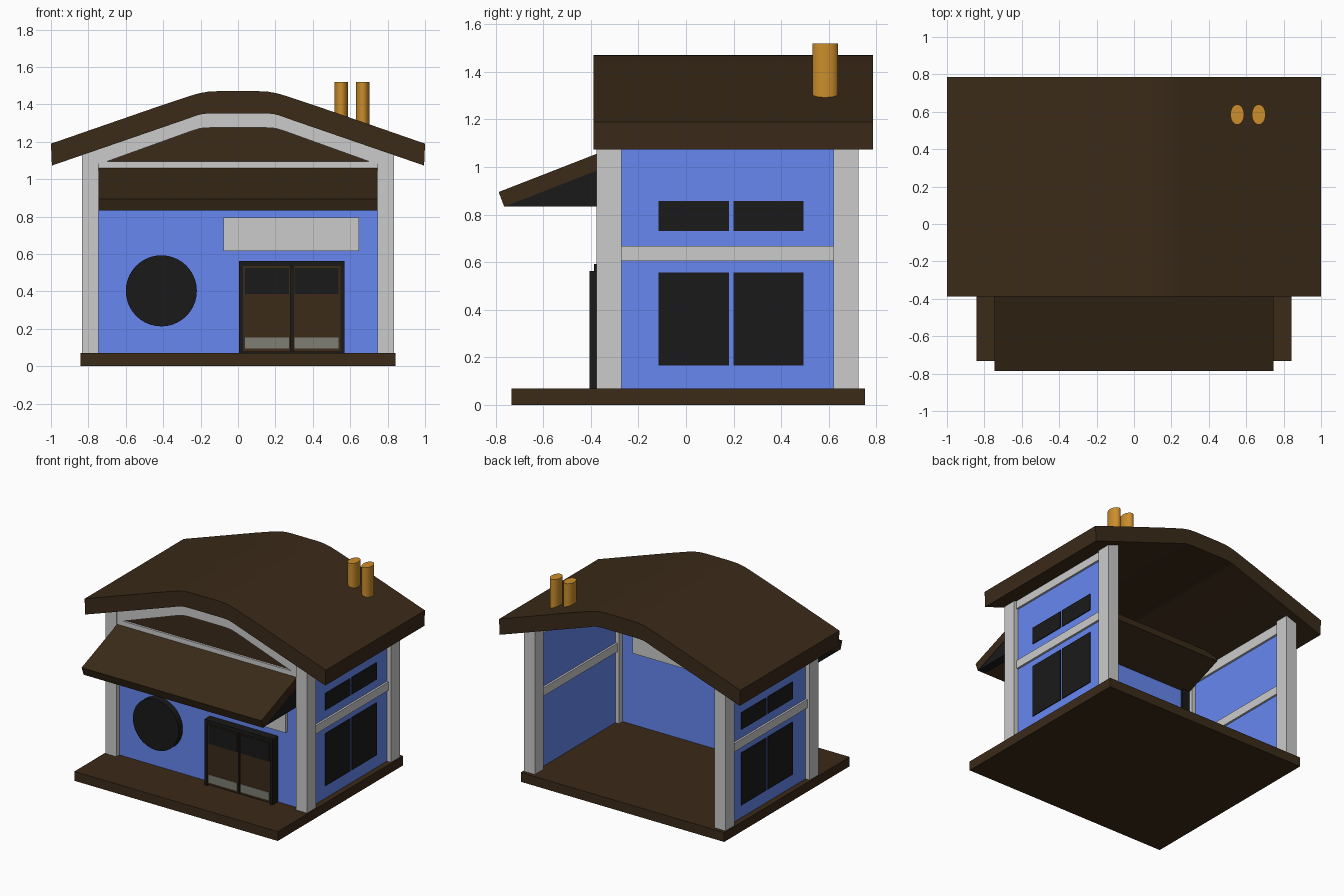
import bpy, bmesh, math
from mathutils import Vector

if "Cube" in bpy.data.objects:
    bpy.data.objects.remove(bpy.data.objects["Cube"])


def material(name, rgb):
    m = bpy.data.materials.new(name)
    m.diffuse_color = (*rgb, 1)
    m.use_nodes = True
    m.node_tree.nodes["Principled BSDF"].inputs["Base Color"].default_value = m.diffuse_color
    return m


BROWN = material("brown_wood", (0.043, 0.0235, 0.0095))
BLUE = material("blue_wall", (0.133, 0.243, 0.87))
BLACK = material("black", (0.01, 0.01, 0.01))
OCHRE = material("ochre", (0.60, 0.27, 0.025))
STEEL = material("dull_steel", (0.21, 0.21, 0.18))


def prism(name, pts, axis, a, b, mat=None):
    """Extrude a 2D profile: axis 'y' takes (x, z) points, axis 'x' takes (y, z)."""
    def place(p, d):
        return (p[0], d, p[1]) if axis == 'y' else (d, p[0], p[1])
    bm = bmesh.new()
    face = bm.faces.new([bm.verts.new(place(p, a)) for p in pts])
    ext = bmesh.ops.extrude_face_region(bm, geom=[face])
    step = Vector((0, b - a, 0) if axis == 'y' else (b - a, 0, 0))
    bmesh.ops.translate(bm, vec=step, verts=[v for v in ext["geom"] if isinstance(v, bmesh.types.BMVert)])
    bmesh.ops.recalc_face_normals(bm, faces=bm.faces)
    me = bpy.data.meshes.new(name)
    bm.to_mesh(me)
    bm.free()
    if mat:
        me.materials.append(mat)
    ob = bpy.data.objects.new(name, me)
    bpy.context.collection.objects.link(ob)
    return ob


def box(name, x, y, z, mat=None):
    return prism(name, [(x[0], z[0]), (x[1], z[0]), (x[1], z[1]), (x[0], z[1])], 'y', y[0], y[1], mat)


def cylinder(name, loc, r, depth, mat, rot=(0, 0, 0), scale=(1, 1, 1)):
    bpy.ops.mesh.primitive_cylinder_add(vertices=40, radius=r, depth=depth, location=loc, rotation=rot)
    ob = bpy.context.object
    ob.name, ob.scale = name, scale
    ob.data.materials.append(mat)
    bpy.ops.object.shade_smooth_by_angle()
    return ob


def arch(half):
    """Full symmetric arch line from its right half, left to right."""
    return [(-x, z) for x, z in reversed(half)] + half


# base slab
box("base", (-0.843, 0.843), (-0.733, 0.752), (0, 0.07), BROWN)

# curved roof
roof_top = arch([(0.10, 1.471), (0.16, 1.468), (0.21, 1.459), (0.26, 1.444), (0.33, 1.421), (0.42, 1.391), (1.0, 1.19)])
roof_low = arch([(0.14, 1.352), (0.19, 1.349), (0.23, 1.338), (0.27, 1.323), (0.995, 1.073)])
prism("roof", roof_top + roof_low[::-1], 'y', -0.388, 0.785, BROWN)

# chimney pipes
for i, x in enumerate((0.552, 0.667)):
    cylinder(f"chimney_{i + 1}", (x, 0.585, 1.385), 0.0365, 0.27, OCHRE, scale=(1, 1.48, 1))

# front gable: arched band, cross beam and infill panel
band_top = arch([(0.14, 1.354), (0.19, 1.351), (0.23, 1.34), (0.27, 1.325), (0.83, 1.131)])
band_low = arch([(0.14, 1.276), (0.2, 1.272), (0.25, 1.257), (0.70, 1.095), (0.83, 1.06)])
prism("gable_band", band_top + band_low[::-1], 'y', -0.368, -0.315)
box("gable_beam", (-0.8, 0.8), (-0.366, -0.315), (1.05, 1.095))
prism("gable_panel", arch([(0.14, 1.30), (0.2, 1.29), (0.26, 1.27), (0.74, 1.09)]), 'y', -0.35, -0.325, BROWN)

# front wall and sign board
box("front_wall", (-0.76, 0.76), (-0.34, -0.315), (0.07, 1.06), BLUE)
box("sign_board", (-0.077, 0.648), (-0.365, -0.29), (0.617, 0.795))

# round window
cylinder("round_window", (-0.41, -0.36, 0.403), 0.19, 0.055, BLACK, rot=(math.pi / 2, 0, 0))

# double door: black slab frame with two leaves set in it
box("door_back", (0.01, 0.565), (-0.385, -0.325), (0.07, 0.555), BLACK)
for n, x, z in (("left", (0.005, 0.027), (0.07, 0.563)), ("right", (0.548, 0.570), (0.07, 0.563)),
                ("top", (0.027, 0.548), (0.535, 0.563))):
    box(f"door_frame_{n}", x, (-0.405, -0.33), z, BLACK)
for n, x0, x1 in (("left", 0.027, 0.282), ("right", 0.293, 0.548)):
    box(f"door_leaf_{n}", (x0, x1), (-0.397, -0.36), (0.077, 0.535), BROWN)
    box(f"door_glass_{n}", (x0 + 0.01, x1 - 0.01), (-0.401, -0.38), (0.385, 0.525), BLACK)
    box(f"door_kickplate_{n}", (x0 + 0.01, x1 - 0.01), (-0.401, -0.38), (0.095, 0.155), STEEL)

# sloping awning, running through the front into the house
prism("awning", [(-0.787, 0.895), (-0.764, 0.833), (-0.01, 1.128), (-0.03, 1.19)], 'x', -0.745, 0.745, BROWN)

# parts repeated on both sides
for side, s in (("left", -1), ("right", 1)):
    def xs(a, b):
        return sorted((a * s, b * s))

    for n, y in (("front", (-0.376, -0.272)), ("back", (0.62, 0.725))):
        box(f"{n}_{side}_post", xs(0.745, 0.835), y, (0.07, 1.16))
    box(f"{side}_wall", xs(0.775, 0.8), (-0.29, 0.63), (0.07, 1.1), BLUE)
    box(f"{side}_middle_beam", xs(0.76, 0.815), (-0.28, 0.63), (0.605, 0.668))
    box(f"{side}_top_beam", xs(0.76, 0.815), (-0.28, 0.63), (1.075, 1.15))
    for row, z in (("lower", (0.165, 0.557)), ("upper", (0.732, 0.858))):
        for n, y in (("front", (-0.115, 0.18)), ("back", (0.2, 0.493))):
            box(f"{side}_{row}_{n}_window", xs(0.79, 0.806), y, z, BLACK)
    prism(f"{side}_awning_bracket", [(-0.76, 0.835), (-0.30, 0.835), (-0.30, 1.03)], 'x',
          *xs(0.68, 0.742), BLACK)

# smooth roof curve, sharp corners
bpy.ops.object.select_all(action='DESELECT')
roof = bpy.data.objects["roof"]
roof.select_set(True)
bpy.context.view_layer.objects.active = roof
bpy.ops.object.shade_smooth_by_angle()
